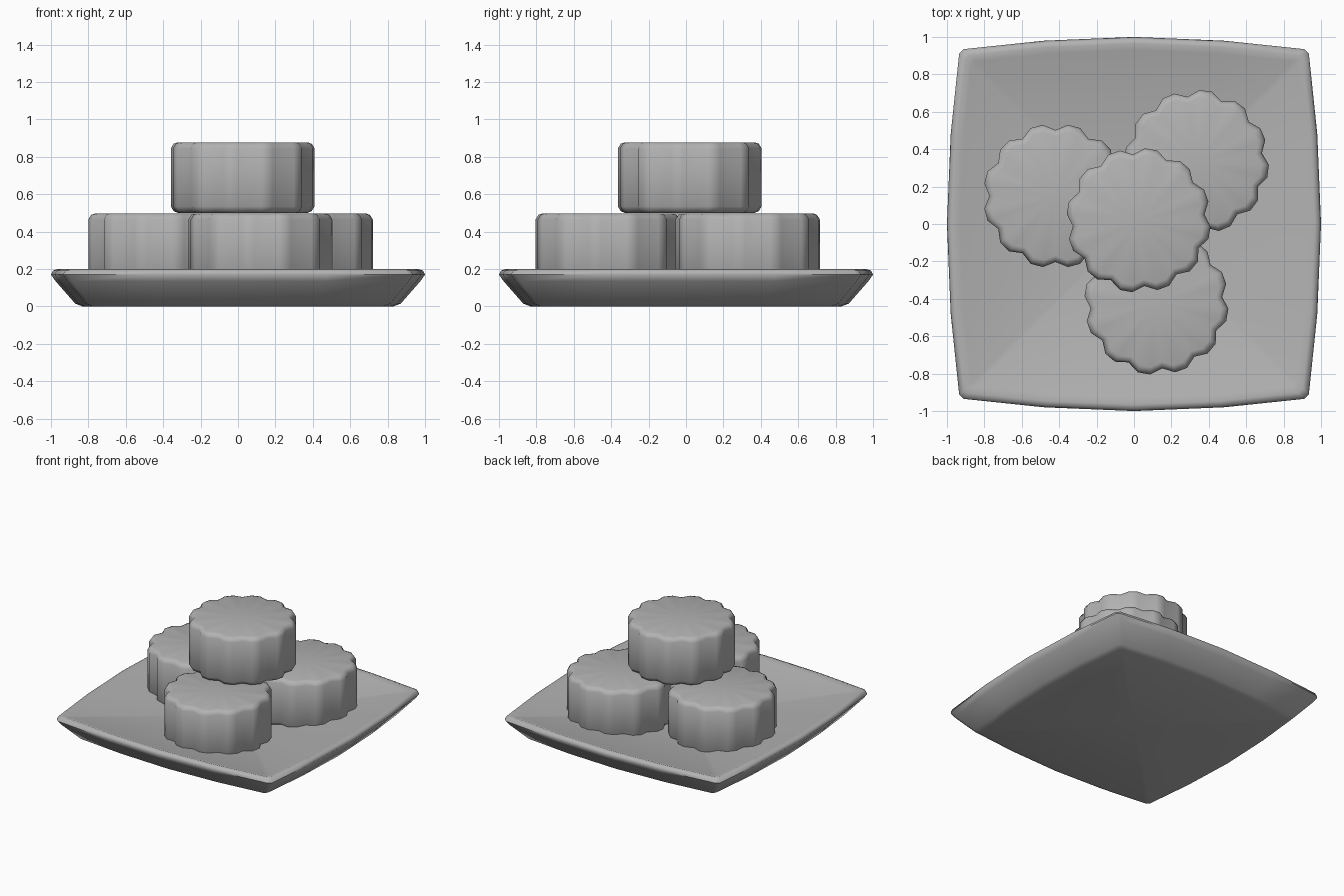
import bpy, bmesh, math

if "Cube" in bpy.data.objects:
    bpy.data.objects.remove(bpy.data.objects["Cube"])

grey = bpy.data.materials.new("plain_grey")
grey.diffuse_color = (0.45, 0.45, 0.45, 1)
grey.use_nodes = True
grey.node_tree.nodes["Principled BSDF"].inputs["Base Color"].default_value = grey.diffuse_color


def finish(name, bm, angle):
    """Turn a bmesh into a smooth-shaded object."""
    bmesh.ops.recalc_face_normals(bm, faces=bm.faces)
    mesh = bpy.data.meshes.new(name)
    bm.to_mesh(mesh)
    bm.free()
    mesh.materials.append(grey)
    ob = bpy.data.objects.new(name, mesh)
    bpy.context.collection.objects.link(ob)
    bpy.ops.object.select_all(action='DESELECT')
    ob.select_set(True)
    bpy.context.view_layer.objects.active = ob
    bpy.ops.object.shade_smooth_by_angle(angle=math.radians(angle))
    return ob


def stack(outline, profile, z_low, z_high):
    """Loft an outline through (scale, z) steps and close both ends with fans."""
    bm = bmesh.new()
    n = len(outline)
    rings = [[bm.verts.new((x * s, y * s, z)) for x, y in outline] for s, z in profile]
    for a, b in zip(rings, rings[1:]):
        for i in range(n):
            j = (i + 1) % n
            bm.faces.new((a[i], a[j], b[j], b[i]))
    for ring, z in ((rings[0], z_low), (rings[-1], z_high)):
        c = bm.verts.new((0, 0, z))
        for i in range(n):
            bm.faces.new((ring[i], ring[(i + 1) % n], c))
    return bm


# Square plate with bowed sides, clipped corners and a shallow dished top
side = [(0.935, -0.91), (0.98, -0.48), (1.0, 0.0), (0.98, 0.48), (0.935, 0.91)]
plate_outline = []
for k in range(4):
    for x, y in side:
        for _ in range(k):
            x, y = -y, x
        plate_outline.append((x, y))
plate_profile = [(0.83, 0), (0.87, 0.015), (0.975, 0.135), (1.0, 0.17),
                 (0.99, 0.192), (0.965, 0.2), (0.93, 0.188)]
finish("plate", stack(plate_outline, plate_profile, 0, 0.10), 60)

# Scalloped cakes: twelve lobes, each with two shoulders and a valley
cake_outline = []
for i in range(36):
    a = math.radians(10 * i)
    r = 0.353 if i % 3 == 0 else 0.386
    cake_outline.append((r * math.cos(a), r * math.sin(a)))
cake_profile = [(0.90, 0), (0.96, 0.010), (1.0, 0.035),
                (1.0, 0.345), (0.96, 0.370), (0.90, 0.378)]

cakes = {
    "front_cake": (0.12, -0.42, 0.12, 5),
    "left_cake": (-0.42, 0.15, 0.12, 0),
    "back_cake": (0.335, 0.33, 0.12, 8),
    "top_cake": (0.025, 0.02, 0.50, 5),
}
for name, (x, y, z, turn) in cakes.items():
    ob = finish(name, stack(cake_outline, cake_profile, 0, 0.378), 50)
    ob.location = (x, y, z)
    ob.rotation_euler.z = math.radians(turn)
